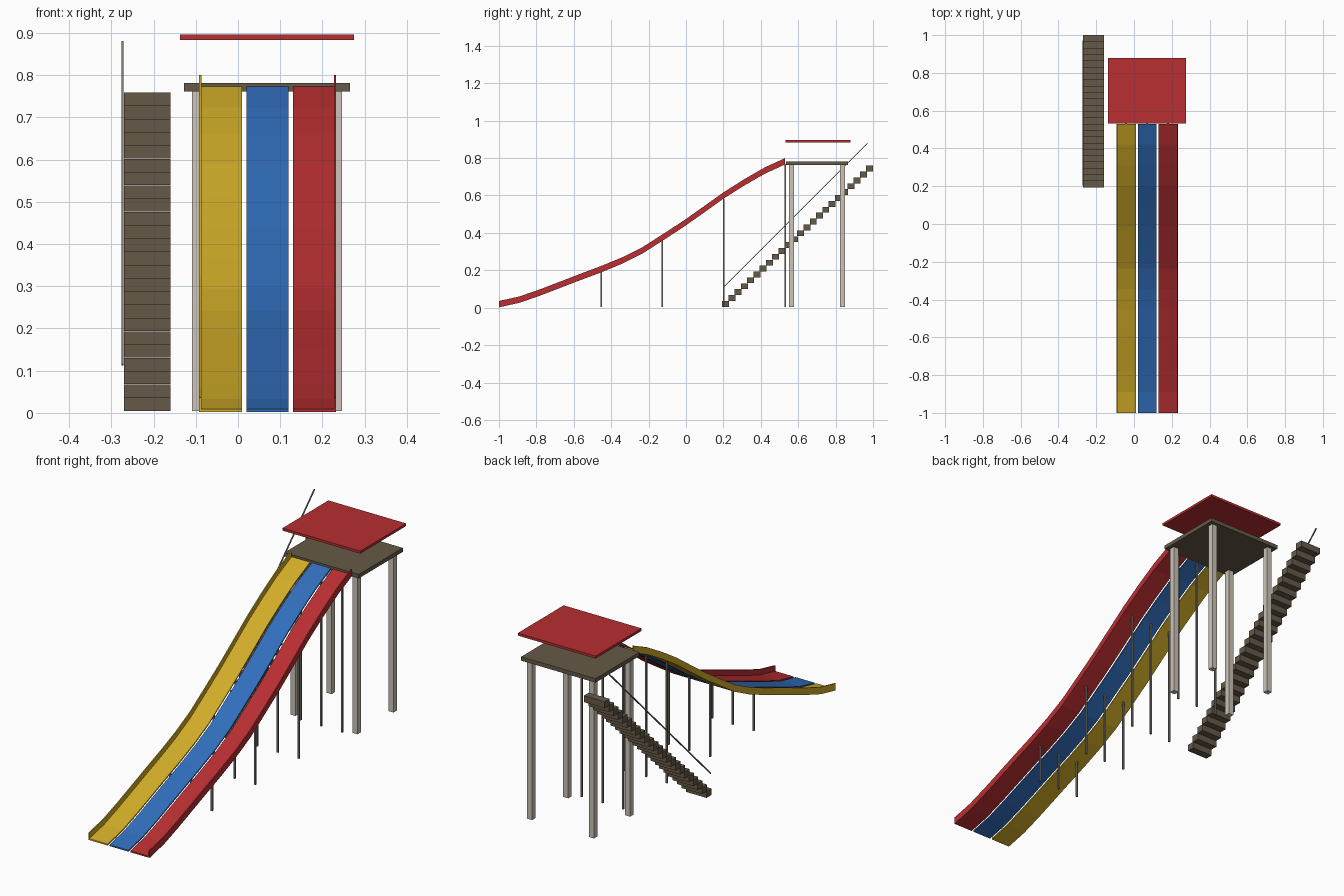
import bpy, bmesh, math
from mathutils import Matrix, Vector

if "Cube" in bpy.data.objects:
    bpy.data.objects.remove(bpy.data.objects["Cube"])


def material(name, r, g, b):
    # sRGB 0-255 to linear
    lin = [((c / 255 + 0.055) / 1.055) ** 2.4 for c in (r, g, b)]
    m = bpy.data.materials.new(name)
    m.diffuse_color = (*lin, 1)
    m.use_nodes = True
    m.node_tree.nodes["Principled BSDF"].inputs["Base Color"].default_value = m.diffuse_color
    return m


yellow = material("yellow", 210, 173, 40)
blue = material("blue", 49, 110, 188)
red = material("red", 184, 46, 49)
wood = material("dark_wood", 102, 90, 72)
stone = material("pale_post", 204, 197, 184)
steel = material("grey_metal", 126, 122, 113)


def finish(name, bm, mat):
    bmesh.ops.recalc_face_normals(bm, faces=bm.faces)
    me = bpy.data.meshes.new(name)
    bm.to_mesh(me)
    bm.free()
    me.materials.append(mat)
    ob = bpy.data.objects.new(name, me)
    bpy.context.collection.objects.link(ob)
    return ob


def add_box(bm, x, y, z):
    size = Matrix.Diagonal((x[1] - x[0], y[1] - y[0], z[1] - z[0], 1))
    mid = Vector((sum(x) / 2, sum(y) / 2, sum(z) / 2))
    bmesh.ops.create_cube(bm, size=1, matrix=Matrix.Translation(mid) @ size)


def box(name, x, y, z, mat):
    bm = bmesh.new()
    add_box(bm, x, y, z)
    return finish(name, bm, mat)


# Slide profile: evenly spaced in y, heights of the lane surface
HEIGHTS = [.006, .030, .068, .110, .152, .193, .238, .292,
           .362, .433, .510, .588, .657, .720, .770]
PATH = [(-1 + 1.53 * i / 14, z) for i, z in enumerate(HEIGHTS)]


def sweep(name, x0, x1, low, high, mat):
    """Rectangular strip following the slide profile."""
    bm = bmesh.new()
    rings = [[bm.verts.new(p) for p in ((x0, y, z + low), (x1, y, z + low),
                                        (x1, y, z + high), (x0, y, z + high))]
             for y, z in PATH]
    for a, b in zip(rings, rings[1:]):
        for i in range(4):
            j = (i + 1) % 4
            bm.faces.new((a[i], a[j], b[j], b[i]))
    bm.faces.new(rings[0])
    bm.faces.new(rings[-1])
    return finish(name, bm, mat)


# Three lanes, with side walls on the outer two
for name, x, mat in (("yellow", -.04, yellow), ("blue", .07, blue), ("red", .18, red)):
    sweep(name + "_lane", x - .05, x + .05, -.004, .003, mat)
    # Slim supports under the lane
    for k in (5, 8, 11, 14):
        y, z = PATH[k]
        box(f"{name}_lane_support_{k}", (x - .004, x + .004),
            (y - .004, y + .004), (.005, z - .003), steel)
sweep("left_wall", -.092, -.087, -.004, .030, yellow)
sweep("right_wall", .227, .232, -.004, .030, red)

# Platform, roof and legs
box("platform", (-.128, .265), (.534, .867), (.762, .781), wood)
box("roof", (-.137, .275), (.532, .879), (.884, .896), red)
for i, x in enumerate((-.095, .233)):
    for j, y in enumerate((.564, .837)):
        box(f"platform_leg_{i}{j}", (x - .0135, x + .0135),
            (y - .0135, y + .0135), (.005, .762), stone)

# Staircase of overlapping block treads
bm = bmesh.new()
STEPS = 24
for i in range(STEPS):
    t = i / (STEPS - 1)
    y, z = .193 + .770 * t, .005 + .723 * t
    add_box(bm, (-.27, -.16), (y, y + .037), (z, z + .0312))
finish("staircase", bm, wood)

# Sloping handrail beside the stairs
start, end = Vector((-.274, .205, .114)), Vector((-.274, .970, .879))
bm = bmesh.new()
rot = (end - start).to_track_quat('Z', 'X').to_matrix().to_4x4()
bmesh.ops.create_cube(bm, size=1, matrix=Matrix.Translation((start + end) / 2) @ rot
                      @ Matrix.Diagonal((.005, .005, (end - start).length, 1)))
finish("handrail", bm, steel)
